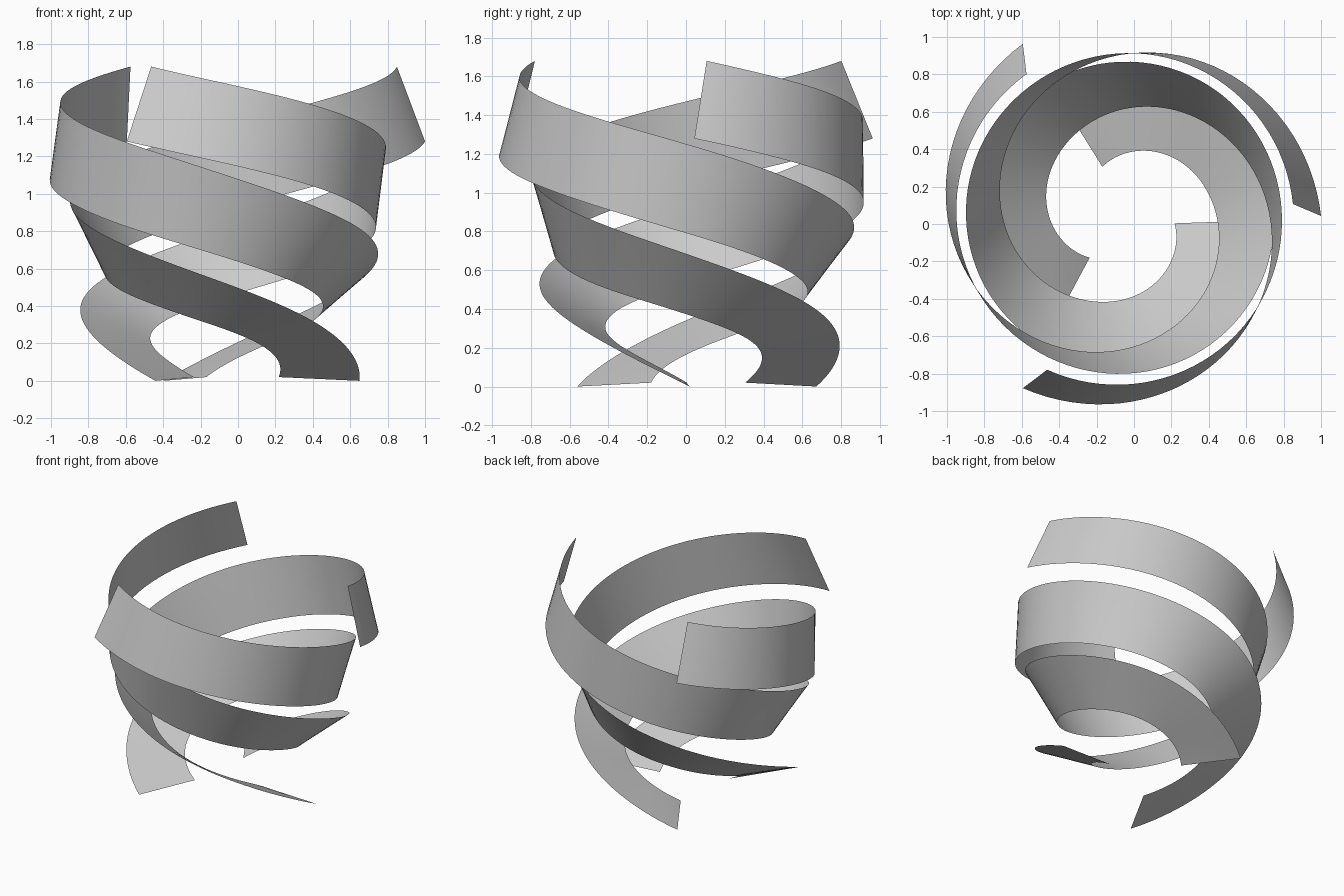
import bpy, bmesh, math
from mathutils import Vector

cube = bpy.data.objects.get("Cube")
if cube:
    bpy.data.objects.remove(cube, do_unlink=True)

STEPS = 96
AXIS = Vector((-0.063, 0.043, 0))

# Rails of one ribbon: (radius, height) at even steps along the turn
LOWER = [(.283, .02), (.405, .205), (.515, .375), (.65, .56), (.795, .79), (.938, 1.045), (1.063, 1.28)]
UPPER = [(.713, 0), (.78, .365), (.812, .67), (.835, .95), (.853, 1.23), (.885, 1.47), (.915, 1.68)]


def sample(rail, t):
    """Smooth curve through the rail points."""
    p = [Vector(q) for q in rail]
    p = [2 * p[0] - p[1]] + p + [2 * p[-1] - p[-2]]
    s = t * (len(rail) - 1)
    i = min(int(s), len(rail) - 2)
    u = s - i
    a, b, c, d = p[i:i + 4]
    return b + (c - a) * u / 2 + (a - 2.5 * b + 2 * c - d / 2) * u**2 + (1.5 * (b - c) + (d - a) / 2) * u**3


def rail_point(rail, t, start, sweep, turn):
    r, z = sample(rail, t)
    angle = math.radians(start - sweep * t) + turn
    return AXIS + Vector((r * math.cos(angle), r * math.sin(angle), max(z, 0)))


grey = bpy.data.materials.new("light_grey")
grey.use_nodes = True
colour = (0.6, 0.6, 0.6, 1)
grey.diffuse_color = colour
grey.node_tree.nodes["Principled BSDF"].inputs["Base Color"].default_value = colour


def ribbon(name, turn):
    """Twisting strip ruled between the two rails."""
    bm = bmesh.new()
    rows = []
    for k in range(STEPS + 1):
        t = k / STEPS
        low = rail_point(LOWER, t, -8, 352, turn)
        high = rail_point(UPPER, t, -2, 354, turn)
        rows.append([bm.verts.new(low.lerp(high, j / 4)) for j in range(5)])
    for r0, r1 in zip(rows, rows[1:]):
        for j in range(4):
            bm.faces.new((r0[j], r0[j + 1], r1[j + 1], r1[j])).smooth = True
    mesh = bpy.data.meshes.new(name)
    bm.to_mesh(mesh)
    bm.free()
    mesh.materials.append(grey)
    obj = bpy.data.objects.new(name, mesh)
    bpy.context.collection.objects.link(obj)


# Three identical ribbons around the axis
for n in range(3):
    ribbon(f"spiral_ribbon_{n + 1}", n * math.tau / 3)
